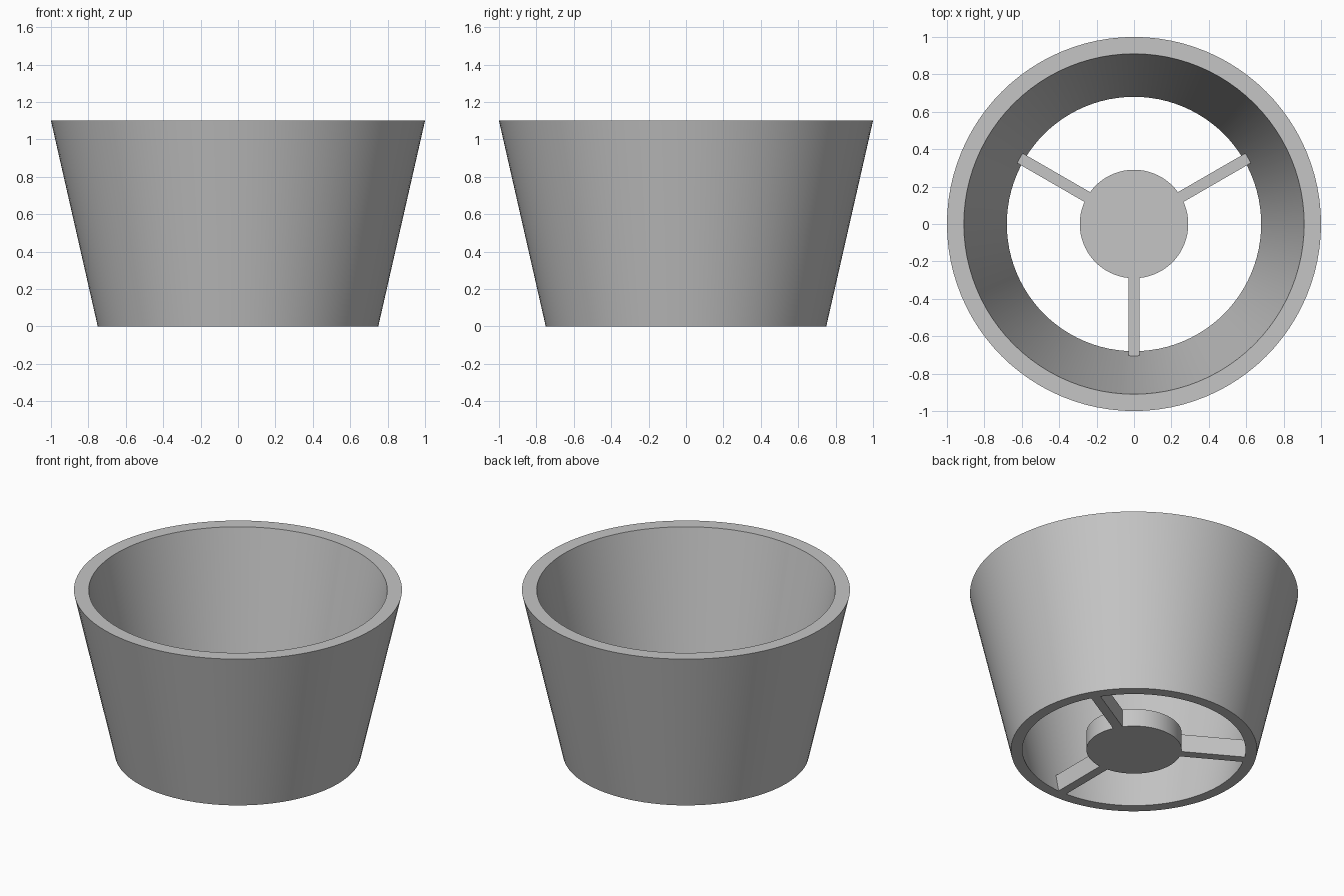
import bpy
import bmesh
from math import radians
from mathutils import Matrix, Vector

if "Cube" in bpy.data.objects:
    bpy.data.objects.remove(bpy.data.objects["Cube"], do_unlink=True)

HEIGHT = 1.1
SPOKE_HEIGHT = 0.12
SEGMENTS = 96

grey = bpy.data.materials.new("plain_grey")
grey.use_nodes = True
colour = (0.56, 0.56, 0.56, 1)
grey.diffuse_color = colour
grey.node_tree.nodes["Principled BSDF"].inputs["Base Color"].default_value = colour


def add_object(name, bm):
    bmesh.ops.recalc_face_normals(bm, faces=bm.faces)
    mesh = bpy.data.meshes.new(name)
    bm.to_mesh(mesh)
    bm.free()
    mesh.materials.append(grey)
    obj = bpy.data.objects.new(name, mesh)
    bpy.context.collection.objects.link(obj)
    bpy.ops.object.select_all(action="DESELECT")
    obj.select_set(True)
    bpy.context.view_layer.objects.active = obj
    bpy.ops.object.shade_smooth_by_angle(angle=radians(30))
    return obj


# Tapered open wall, spun from its four-cornered section
bm = bmesh.new()
section = [(0.75, 0), (1, HEIGHT), (0.91, HEIGHT), (0.68, 0)]
verts = [bm.verts.new((r, 0, z)) for r, z in section]
edges = [bm.edges.new((verts[i], verts[(i + 1) % 4])) for i in range(4)]
bmesh.ops.spin(bm, geom=verts + edges, cent=(0, 0, 0), axis=(0, 0, 1),
               angle=radians(360), steps=SEGMENTS, use_merge=True)
bmesh.ops.remove_doubles(bm, verts=bm.verts, dist=0.0001)
add_object("tapered_wall", bm)

# Central hub disc
bm = bmesh.new()
bmesh.ops.create_cone(bm, cap_ends=True, segments=SEGMENTS, radius1=0.29,
                      radius2=0.29, depth=SPOKE_HEIGHT,
                      matrix=Matrix.Translation((0, 0, SPOKE_HEIGHT / 2)))
add_object("hub", bm)

# Three spokes from the hub into the wall
inner, outer, width = 0.285, 0.706, 0.06
for name, angle in (("front", -90), ("left", 30), ("right", 150)):
    bm = bmesh.new()
    place = (Matrix.Rotation(radians(angle), 4, "Z")
             @ Matrix.Translation(((inner + outer) / 2, 0, SPOKE_HEIGHT / 2))
             @ Matrix.Diagonal(Vector((outer - inner, width, SPOKE_HEIGHT, 1))))
    bmesh.ops.create_cube(bm, size=1, matrix=place)
    add_object(name + "_spoke", bm)
